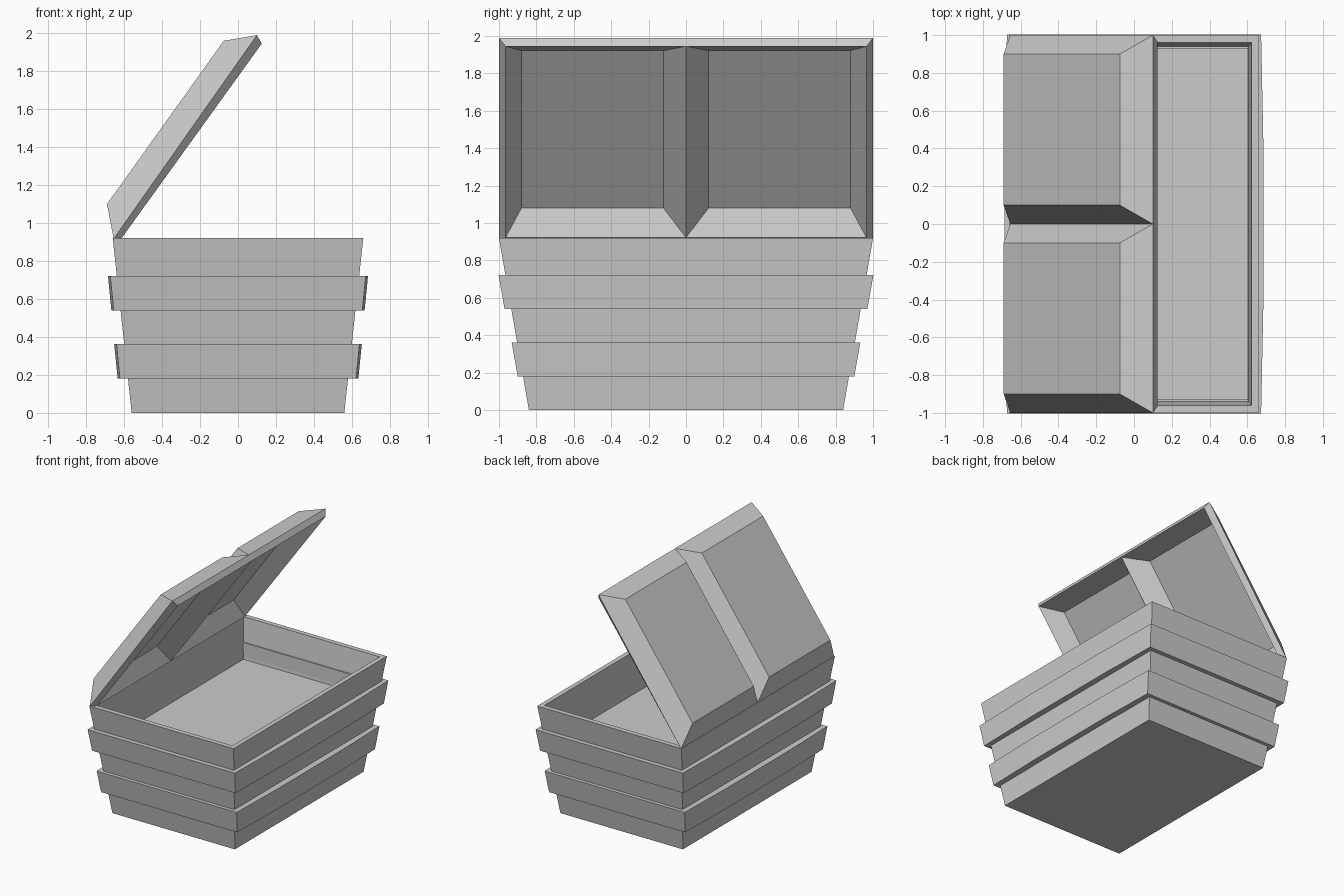
import bpy, bmesh

if "Cube" in bpy.data.objects:
    bpy.data.objects.remove(bpy.data.objects["Cube"])


def finish(name, bm):
    bmesh.ops.remove_doubles(bm, verts=bm.verts, dist=0.0005)
    bmesh.ops.recalc_face_normals(bm, faces=bm.faces)
    me = bpy.data.meshes.new(name)
    bm.to_mesh(me)
    bm.free()
    ob = bpy.data.objects.new(name, me)
    bpy.context.collection.objects.link(ob)
    return ob


def loft(name, rings, bow=0.0, loop=False):
    """Skin rectangular rings (half x, half y, z); bow pushes out the long sides."""
    bm = bmesh.new()
    rows = []
    for x, y, z in rings:
        if bow:
            side = [(x, -y), (x + bow, -0.42), (x + bow, 0.42), (x, y)]
        else:
            side = [(x, -y), (x, y)]
        pts = side + [(-a, -b) for a, b in side]
        rows.append([bm.verts.new((a, b, z)) for a, b in pts])
    pairs = list(zip(rows, rows[1:]))
    if loop:
        pairs.append((rows[-1], rows[0]))
    else:
        bm.faces.new(rows[0])
        bm.faces.new(rows[-1])
    for lo, hi in pairs:
        n = len(lo)
        for i in range(n):
            j = (i + 1) % n
            bm.faces.new((lo[i], lo[j], hi[j], hi[i]))
    return finish(name, bm)


# Tapered tub: outside, rim, inside walls and raised floor
loft("chest_tub", [(0.56, 0.84, 0), (0.66, 1.0, 0.92), (0.622, 0.96, 0.92),
                   (0.607, 0.94, 0.74), (0.60, 0.928, 0.585)])

# Two raised bands around the tub
for label, z, x, y in (("lower_band", 0.18, 0.622, 0.90),
                       ("upper_band", 0.54, 0.655, 0.97)):
    loft(label, [(x, y, z), (x + 0.018, y + 0.032, z + 0.182),
                 (x - 0.04, y - 0.04, z + 0.182), (x - 0.05, y - 0.04, z)],
         bow=0.012, loop=True)

# Open lid: two hollow frustum panels meeting in a V groove at y = 0
# side profile (x, z): hinge edge, top back, top front, front edge
outer = ((-0.655, 0.917), (-0.69, 1.10), (-0.075, 1.96), (0.10, 1.99))
inner = ((-0.612, 0.922), (-0.655, 1.08), (-0.055, 1.922), (0.125, 1.945))
bm = bmesh.new()
for s in (1, -1):
    bases = []
    for (h, tb, tf, f), y_out, t0, t1 in ((outer, 1.0, 0.10, 0.90),
                                          (inner, 0.965, 0.12, 0.88)):
        def corners(a, b, y0, y1):
            return [bm.verts.new((p[0], s * y, p[1]))
                    for p, y in ((a, y0), (a, y1), (b, y1), (b, y0))]
        base, top = corners(h, f, 0, y_out), corners(tb, tf, t0, t1)
        bm.faces.new(top)
        for i in range(4):
            j = (i + 1) % 4
            bm.faces.new((base[i], base[j], top[j], top[i]))
        bases.append(base)
    # rim along the three outside edges
    for i in range(3):
        bm.faces.new((bases[0][i], bases[0][i + 1], bases[1][i + 1], bases[1][i]))
finish("open_lid", bm)
